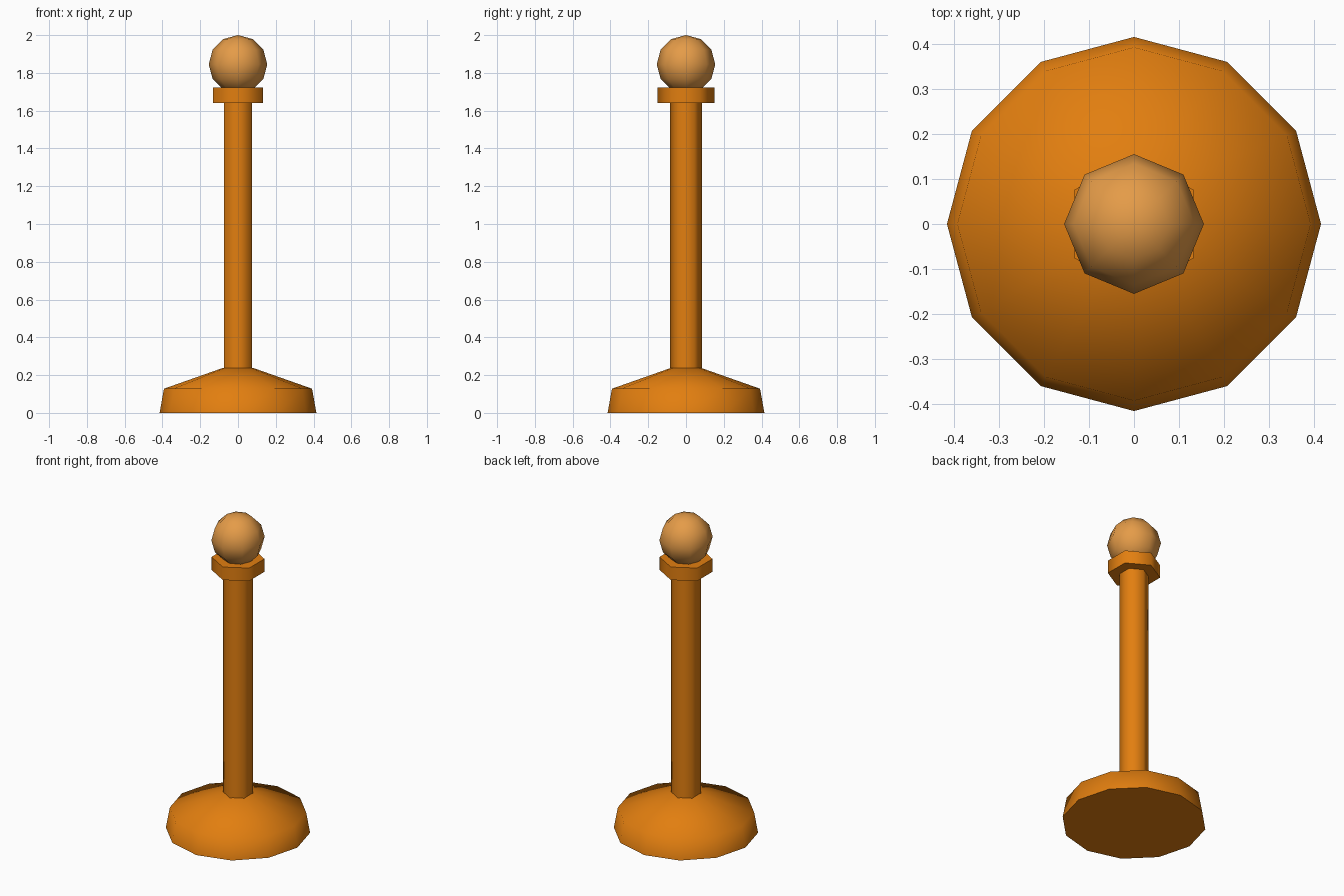
import bpy
import math

if "Cube" in bpy.data.objects:
    bpy.data.objects.remove(bpy.data.objects["Cube"])


def material(name, rgb):
    m = bpy.data.materials.new(name)
    m.diffuse_color = (*rgb, 1.0)
    m.use_nodes = True
    m.node_tree.nodes["Principled BSDF"].inputs["Base Color"].default_value = m.diffuse_color
    return m


orange = material("orange", (0.76, 0.21, 0.005))
pale_orange = material("pale orange", (0.78, 0.33, 0.065))


def finish(obj, mat):
    obj.data.materials.append(mat)
    bpy.ops.object.select_all(action='DESELECT')
    obj.select_set(True)
    bpy.context.view_layer.objects.active = obj
    bpy.ops.object.shade_smooth_by_angle(angle=math.radians(62))


def turned(name, sides, profile, mat, sharp_rings=True):
    """Closed turned solid from (radius, z) rings, first corner on +y."""
    verts, faces = [], []
    for r, z in profile:
        for i in range(sides):
            a = math.pi / 2 + 2 * math.pi * i / sides
            verts.append((r * math.cos(a), r * math.sin(a), z))
    for k in range(len(profile) - 1):
        for i in range(sides):
            j = (i + 1) % sides
            faces.append((k * sides + i, k * sides + j,
                          (k + 1) * sides + j, (k + 1) * sides + i))
    faces.append(tuple(reversed(range(sides))))
    last = (len(profile) - 1) * sides
    faces.append(tuple(range(last, last + sides)))
    mesh = bpy.data.meshes.new(name)
    mesh.from_pydata(verts, [], faces)
    mesh.update()
    obj = bpy.data.objects.new(name, mesh)
    bpy.context.collection.objects.link(obj)
    finish(obj, mat)
    # keep the horizontal rims crisp
    attr = mesh.attributes.get("sharp_edge") or mesh.attributes.new("sharp_edge", 'BOOLEAN', 'EDGE')
    for e in mesh.edges:
        za, zb = (mesh.vertices[v].co.z for v in e.vertices)
        attr.data[e.index].value = abs(za - zb) < 1e-5
    return obj


# Twelve-sided weighted base with sloping top
turned("base", 12, [(0.415, 0), (0.392, 0.128), (0.08, 0.238)], orange)

# Six-sided post and collar
turned("post", 6, [(0.085, 0.20), (0.085, 1.66)], orange)
turned("collar", 6, [(0.152, 1.64), (0.152, 1.722)], orange)

# Low-poly ball on top
bpy.ops.mesh.primitive_uv_sphere_add(segments=8, ring_count=6, radius=0.155,
                                     location=(0, 0, 1.845))
ball = bpy.context.object
ball.name = "ball"
finish(ball, pale_orange)
